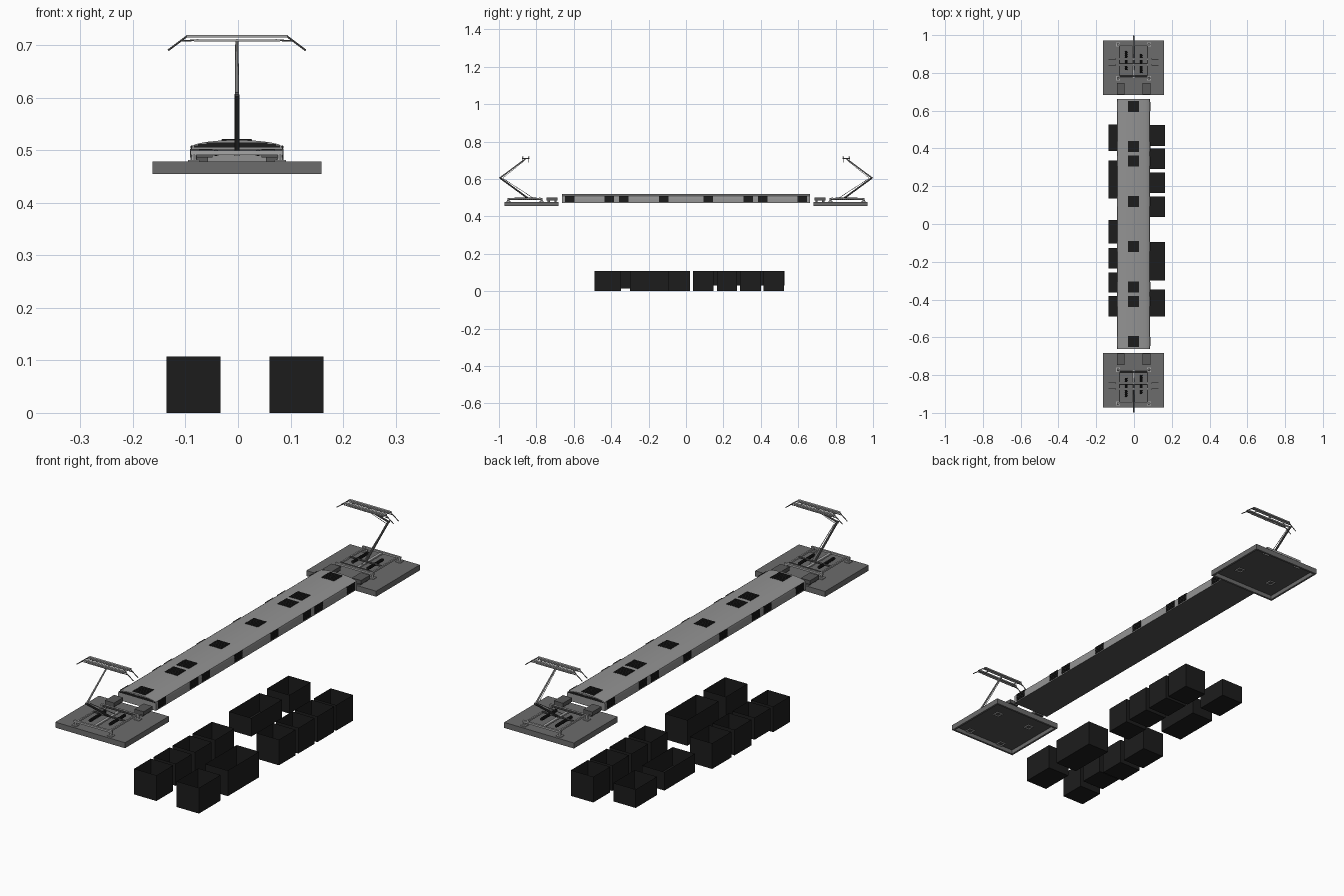
import bpy, bmesh, math
from mathutils import Vector

if "Cube" in bpy.data.objects:
    bpy.data.objects.remove(bpy.data.objects["Cube"])

CX = -0.002  # centre line of the roof parts


def mat(name, v):
    m = bpy.data.materials.new(name)
    m.diffuse_color = (v, v, v, 1)
    m.use_nodes = True
    m.node_tree.nodes["Principled BSDF"].inputs["Base Color"].default_value = m.diffuse_color
    return m


BODY = mat("roof grey", 0.29)
PLATE = mat("platform grey", 0.15)
METAL = mat("metal grey", 0.38)
DARK = mat("dark underside", 0.085)
BLACK = mat("black", 0.012)
EQUIP = mat("equipment grey", 0.10)


def finish(name, bm, *mats):
    me = bpy.data.meshes.new(name)
    bm.to_mesh(me)
    bm.free()
    for m in mats:
        me.materials.append(m)
    ob = bpy.data.objects.new(name, me)
    bpy.context.collection.objects.link(ob)
    return ob


def add_box(bm, x0, x1, y0, y1, z0, z1):
    g = bmesh.ops.create_cube(bm, size=1)["verts"]
    for v in g:
        v.co = Vector(((x0 + x1) / 2 + v.co.x * (x1 - x0),
                       (y0 + y1) / 2 + v.co.y * (y1 - y0),
                       (z0 + z1) / 2 + v.co.z * (z1 - z0)))


def add_rod(bm, p, q, r, r2=None, sides=8):
    p, q = Vector(p), Vector(q)
    d = q - p
    vs = bmesh.ops.create_cone(bm, cap_ends=True, segments=sides, radius1=r,
                               radius2=r if r2 is None else r2, depth=d.length)["verts"]
    rot = d.to_track_quat("Z", "Y")
    for v in vs:
        v.co = rot @ v.co + (p + q) / 2


# ---- long curved roof body with a darker underside
half = [(.087, .473), (.087, .502), (.085, .508), (.078, .5117),
        (.060, .5155), (.030, .5186), (0, .5195)]
prof = half + [(-x, z) for x, z in half[-2::-1]]
bm = bmesh.new()
base = bm.faces.new([bm.verts.new((CX + x, -.662, z)) for x, z in prof])
ext = bmesh.ops.extrude_face_region(bm, geom=[base])["geom"]
for v in ext:
    if isinstance(v, bmesh.types.BMVert):
        v.co.y = .662
bmesh.ops.recalc_face_normals(bm, faces=bm.faces)
bm.normal_update()
for f in bm.faces:
    if f.normal.z < -.9:
        f.material_index = 1
roof = finish("roof_body", bm, BODY, DARK)
bpy.context.view_layer.objects.active = roof
roof.select_set(True)
bpy.ops.object.shade_smooth_by_angle(angle=math.radians(35))

# ---- black slot across each end of the roof
bm = bmesh.new()
for y in (-.662, .662):
    add_box(bm, CX - .082, CX + .082, y - .001, y + .001, .505, .509)
    add_box(bm, CX - .074, CX + .074, y - .001, y + .001, .509, .512)
    add_box(bm, CX - .058, CX + .058, y - .001, y + .001, .512, .5145)
finish("roof_end_slots", bm, BLACK)

# ---- louvred vents on the top and on both sides
bm = bmesh.new()
for yc in (.622, .41, .333, .119):
    for y in (yc, -yc):
        add_box(bm, CX - .029, CX + .029, y - .029, y + .029, .516, .5200)
        for k in range(6):
            yy = y - .029 + k * .0102
            add_box(bm, CX - .028, CX + .028, yy, yy + .006, .519, .5212)
        for s in (-1, 1):
            a, b, c = sorted((CX + s * .085, CX + s * .0877)), sorted((CX + s * .087, CX + s * .0888)), .026
            add_box(bm, *a, y - c, y + c, .477, .509)
            for k in range(5):
                z = .478 + k * .0064
                add_box(bm, *b, y - c + .001, y + c - .001, z, z + .004)
finish("roof_vents", bm, BLACK)

# ---- end platforms, hollow below, with pantographs and equipment
for s, tag in ((-1, "front"), (1, "rear")):
    def box(bm, x0, x1, y0, y1, z0, z1):
        add_box(bm, CX + x0, CX + x1, *sorted((s * y0, s * y1)), z0, z1)

    def rod(bm, p, q, r, r2=None):
        add_rod(bm, (CX + p[0], s * p[1], p[2]), (CX + q[0], s * q[1], q[2]), r, r2)

    bm = bmesh.new()
    box(bm, -.161, .161, .683, .971, .455, .478)
    bm.normal_update()
    under = min(bm.faces, key=lambda f: f.calc_center_median().z)
    bmesh.ops.inset_region(bm, faces=[under], thickness=.012)
    pocket = bmesh.ops.inset_region(bm, faces=[under], thickness=.0005, depth=-.017)["faces"]
    for f in [under]:
        f.material_index = 1
    finish(tag + "_platform", bm, PLATE, DARK)

    # sockets below and insulated feet above
    bm, feet = bmesh.new(), bmesh.new()
    for x in (-.082, .082):
        for y in (.772, .950):
            for d in (-.012, .012):
                box(bm, x + d - .002, x + d + .002, y - .014, y + .014, .468, .473)
                box(bm, x - .014, x + .014, y + d - .002, y + d + .002, .468, .473)
            box(feet, x - .011, x + .011, y - .011, y + .011, .478, .4815)
            rod(feet, (x, y, .478), (x, y, .493), .007, .005)
    finish(tag + "_sockets", bm, METAL)
    finish(tag + "_feet", feet, METAL)

    # two equipment boxes on short feet
    bm = bmesh.new()
    for x in (-.068, .068):
        box(bm, x - .021, x + .021, .686, .746, .486, .502)
        for y in (.698, .734):
            box(bm, x - .013, x + .013, y - .006, y + .006, .478, .487)
    finish(tag + "_equipment_boxes", bm, EQUIP)

    # base frame
    bm = bmesh.new()
    for y in (.772, .950):
        box(bm, -.088, .088, y - .004, y + .004, .491, .499)
    for x in (-.074, .074):
        box(bm, x - .003, x + .003, .772, .950, .491, .498)
    box(bm, -.006, .006, .772, .95, .489, .495)
    finish(tag + "_pantograph_frame", bm, METAL)
    bm = bmesh.new()
    for y in (.782, .845):
        rod(bm, (-.072, y, .497), (.072, y, .497), .004)
    finish(tag + "_pivot_tubes", bm, EQUIP)

    # springs beside the arm
    bm = bmesh.new()
    for x, y0, y1 in ((-.040, .815, .917), (.040, .80, .90)):
        rod(bm, (x, y0, .495), (x, y1, .495), .005)
        for k in range(9):
            y = y0 + (y1 - y0) * k / 9
            rod(bm, (x, y, .495), (x, y + .006, .495), .0065)
    finish(tag + "_springs", bm, BLACK)

    # folding arm and coupling rods
    bm = bmesh.new()
    rod(bm, (0, .845, .497), (0, .994, .606), .0045)
    rod(bm, (-.004, .994, .606), (.004, .994, .606), .005)
    finish(tag + "_lower_arm", bm, EQUIP)
    bm = bmesh.new()
    rod(bm, (0, .994, .606), (0, .857, .709), .004, .003)
    rod(bm, (.003, .815, .497), (.003, .978, .603), .0013)
    rod(bm, (-.003, .983, .602), (-.003, .862, .700), .001)
    rod(bm, (0, .838, .709), (0, .876, .709), .003)
    finish(tag + "_upper_arm", bm, METAL)

    # collector head with drooping horns
    bm, horns = bmesh.new(), bmesh.new()
    for y in (.841, .873):
        box(bm, -.096, .096, y - .005, y + .005, .714, .7195)
        box(bm, -.082, .082, y - .002, y + .002, .707, .711)
        for m in (-1, 1):
            rod(horns, (m * .095, y, .717), (m * .131, y, .690), .0018)
            rod(horns, (m * .082, y, .709), (m * .105, y, .708), .0015)
    for x in (-.075, .075):
        rod(bm, (x, .841, .710), (x, .873, .710), .002)
    finish(tag + "_collector_head", bm, METAL)
    finish(tag + "_collector_horns", horns, PLATE)

# ---- open-topped black bins in two rows: (y start, y end, bottom)
left = [(.386, .526, .03), (.135, .336, .03), (-.104, .022, 0),
        (-.236, -.126, 0), (-.363, -.258, .015), (-.490, -.380, 0)]
right = [(.414, .525, 0), (.290, .400, 0), (.165, .272, 0),
         (.037, .146, 0), (-.300, -.094, 0), (-.490, -.348, 0)]
for side, x0, row in (("left", -.136, left), ("right", .060, right)):
    for i, (y0, y1, z0) in enumerate(row):
        bm = bmesh.new()
        add_box(bm, x0, x0 + .103, y0, y1, z0, .107)
        top = max(bm.faces, key=lambda f: f.calc_center_median().z)
        bmesh.ops.delete(bm, geom=[top], context="FACES_ONLY")
        finish(f"{side}_bin_{i + 1}", bm, BLACK)
